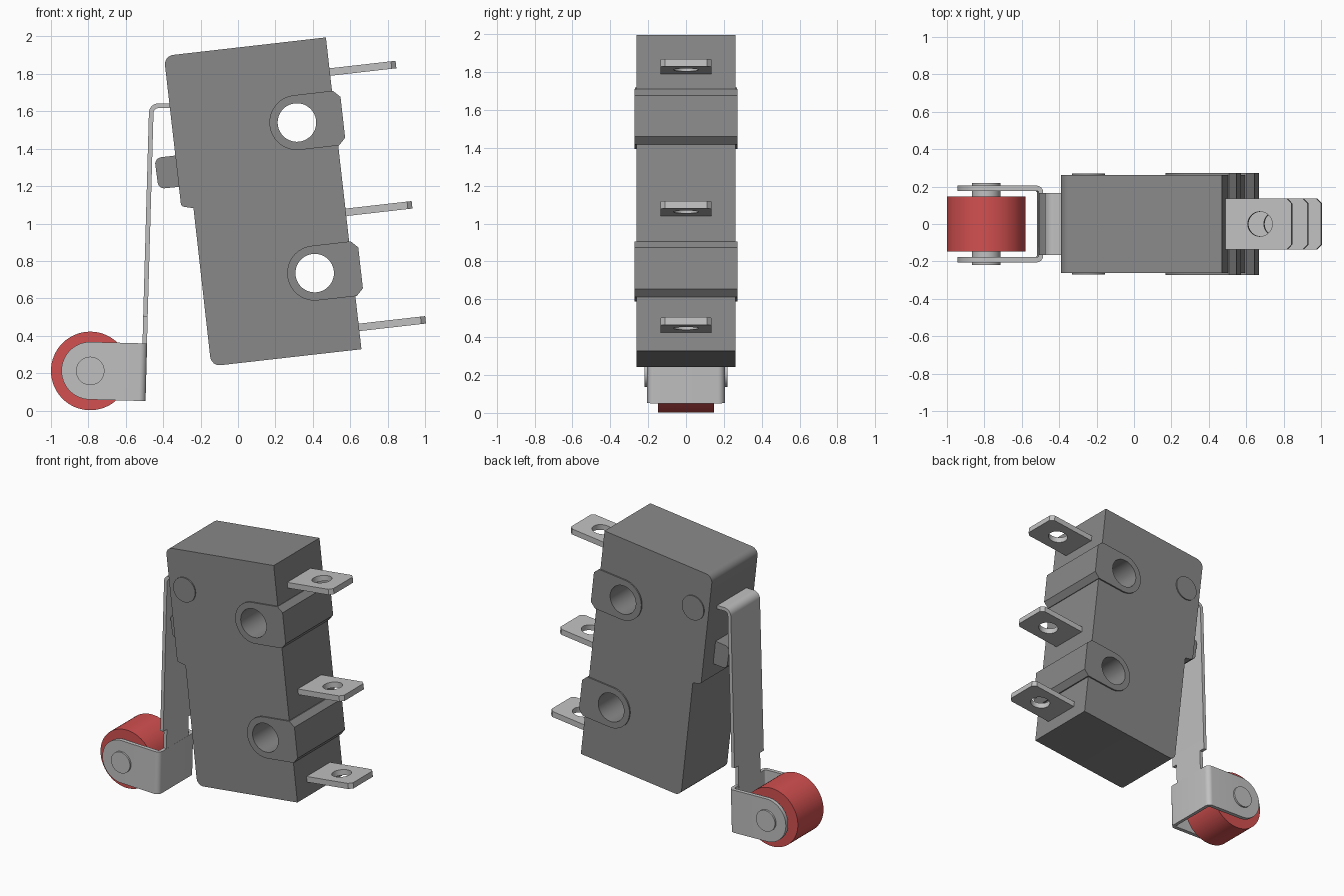
import bpy, bmesh
from math import cos, sin, pi, radians
from mathutils import Matrix, Vector

if "Cube" in bpy.data.objects:
    bpy.data.objects.remove(bpy.data.objects["Cube"])


def material(name, rgb):
    m = bpy.data.materials.new(name)
    m.use_nodes = True
    m.diffuse_color = (*rgb, 1)
    m.node_tree.nodes["Principled BSDF"].inputs["Base Color"].default_value = (*rgb, 1)
    return m


GREY = material("housing grey", (0.25, 0.25, 0.25))
METAL = material("light metal", (0.53, 0.53, 0.53))
RED = material("roller red", (0.65, 0.08, 0.08))

SIDE = Matrix.Rotation(pi / 2, 4, "X")  # profile drawn in x, z and extruded along y


def frame(x, z, degrees=0):
    return Matrix.Translation((x, 0, z)) @ Matrix.Rotation(radians(degrees), 4, "Y")


def arc(r, start=0, end=360, steps=48):
    n = steps if end - start == 360 else steps + 1
    angles = [radians(start + (end - start) * i / steps) for i in range(n)]
    return [(r * cos(a), r * sin(a)) for a in angles]


def rounded(points, steps=6):
    """Polygon whose points may carry a third value, the corner radius."""
    out = []
    for i, p in enumerate(points):
        c = Vector(p[:2])
        if len(p) == 2:
            out.append(c)
            continue
        a = (Vector(points[i - 1][:2]) - c).normalized()
        b = (Vector(points[(i + 1) % len(points)][:2]) - c).normalized()
        half = a.angle(b) / 2
        center = c + (a + b).normalized() * p[2] / sin(half)
        s = c + a * p[2] / (sin(half) / cos(half)) - center
        e = c + b * p[2] / (sin(half) / cos(half)) - center
        for k in range(steps + 1):
            t = k / steps
            out.append(center + s.lerp(e, t).normalized() * p[2])
    return out


def prism(name, profile, half, mat, matrix=SIDE):
    bm = bmesh.new()
    rings = [[bm.verts.new(matrix @ Vector((p[0], p[1], d))) for p in profile]
             for d in (-half, half)]
    bm.faces.new(rings[0])
    bm.faces.new(rings[1])
    n = len(profile)
    for i in range(n):
        j = (i + 1) % n
        bm.faces.new((rings[0][i], rings[0][j], rings[1][j], rings[1][i]))
    bmesh.ops.recalc_face_normals(bm, faces=bm.faces)
    me = bpy.data.meshes.new(name)
    bm.to_mesh(me)
    bm.free()
    me.materials.append(mat)
    ob = bpy.data.objects.new(name, me)
    bpy.context.scene.collection.objects.link(ob)
    return ob


def combine(ob, cutters, operation="DIFFERENCE"):
    for c in cutters:
        mod = ob.modifiers.new("cut", "BOOLEAN")
        mod.operation, mod.solver, mod.object = operation, "EXACT", c
    bpy.context.view_layer.update()
    me = bpy.data.meshes.new_from_object(ob.evaluated_get(bpy.context.evaluated_depsgraph_get()))
    ob.modifiers.clear()
    ob.data = me


TILT = -6.5
HOLES = [(0.315, 1.54), (0.41, 0.735)]

# Housing with its step, mounting lugs and through holes
housing = prism("housing", rounded([
    (0.47, 1.995), (-0.396, 1.896, 0.05), (-0.304, 1.092, 0.02), (-0.238, 1.082),
    (-0.143, 0.237, 0.05), (0.66, 0.328)]), 0.262, GREY)
lug_profile = arc(0.147, 90, 270, 24) + [(0.21, -0.147), (0.247, -0.11),
                                         (0.247, 0.11), (0.21, 0.147)]
hole_cutters = [prism("hole_cutter", arc(0.103), 0.5, GREY, frame(x, z) @ SIDE)
                for x, z in HOLES]
combine(housing, hole_cutters)
for name, (x, z), cutter in zip(("upper_lug", "lower_lug"), HOLES, hole_cutters):
    lug = prism(name, lug_profile, 0.272, GREY, frame(x, z, TILT) @ SIDE)
    combine(lug, [cutter])

# Pivot and push button
prism("pivot_pin", arc(0.088), 0.27, GREY, frame(-0.243, 1.63) @ SIDE)
prism("push_button", rounded([
    (-0.3, 1.368), (-0.447, 1.35, 0.035), (-0.425, 1.185, 0.035), (-0.28, 1.2)]), 0.14, GREY)

# Three terminals with chamfered tips and round holes
blade = [(-0.03, -0.135), (0.33, -0.135), (0.355, -0.11),
         (0.355, 0.11), (0.33, 0.135), (-0.03, 0.135)]
terminal_cutters = []
for name, x, z in (("top_terminal", 0.492, 1.81), ("middle_terminal", 0.578, 1.06),
                   ("bottom_terminal", 0.65, 0.445)):
    m = frame(x, z, TILT)
    cutter = prism("terminal_cutter", arc(0.066, steps=32), 0.2, METAL,
                   m @ Matrix.Translation((0.185, 0, 0)))
    combine(prism(name, blade, 0.02, METAL, m), [cutter])
    terminal_cutters.append(cutter)

# Bent lever with a narrower neck
prism("lever", rounded([
    (-0.36, 1.642), (-0.475, 1.642, 0.05), (-0.507, 0.5), (-0.483, 0.5),
    (-0.451, 1.617, 0.026), (-0.36, 1.617)]), 0.167, METAL)
prism("lever_neck", [(-0.507, 0.5), (-0.511, 0.34), (-0.487, 0.34), (-0.483, 0.5)],
      0.125, METAL)

# Fork: a U in plan, trimmed to round ends
fork_frame = frame(-0.79, 0.213, 1.6)
fork = prism("roller_fork", rounded([
    (-0.2, 0.205), (0.3, 0.205, 0.035), (0.3, -0.205, 0.035), (-0.2, -0.205),
    (-0.2, -0.177), (0.276, -0.177, 0.01), (0.276, 0.177, 0.01), (-0.2, 0.177)]),
    0.2, METAL, fork_frame)
trim = prism("fork_trim", arc(0.154, 90, 270, 32) + [(0.4, -0.154), (0.4, 0.154)],
             0.4, METAL, fork_frame @ SIDE)
combine(fork, [trim], "INTERSECT")

# Roller and its axle
prism("roller", arc(0.21, steps=64), 0.147, RED, frame(-0.79, 0.212) @ SIDE)
prism("axle", arc(0.076), 0.218, METAL, frame(-0.79, 0.212) @ SIDE)

for c in hole_cutters + terminal_cutters + [trim]:
    bpy.data.objects.remove(c)
for ob in bpy.context.scene.objects:
    if ob.type == "MESH":
        ob.data.shade_smooth()
        ob.data.set_sharp_from_angle(angle=radians(30))
